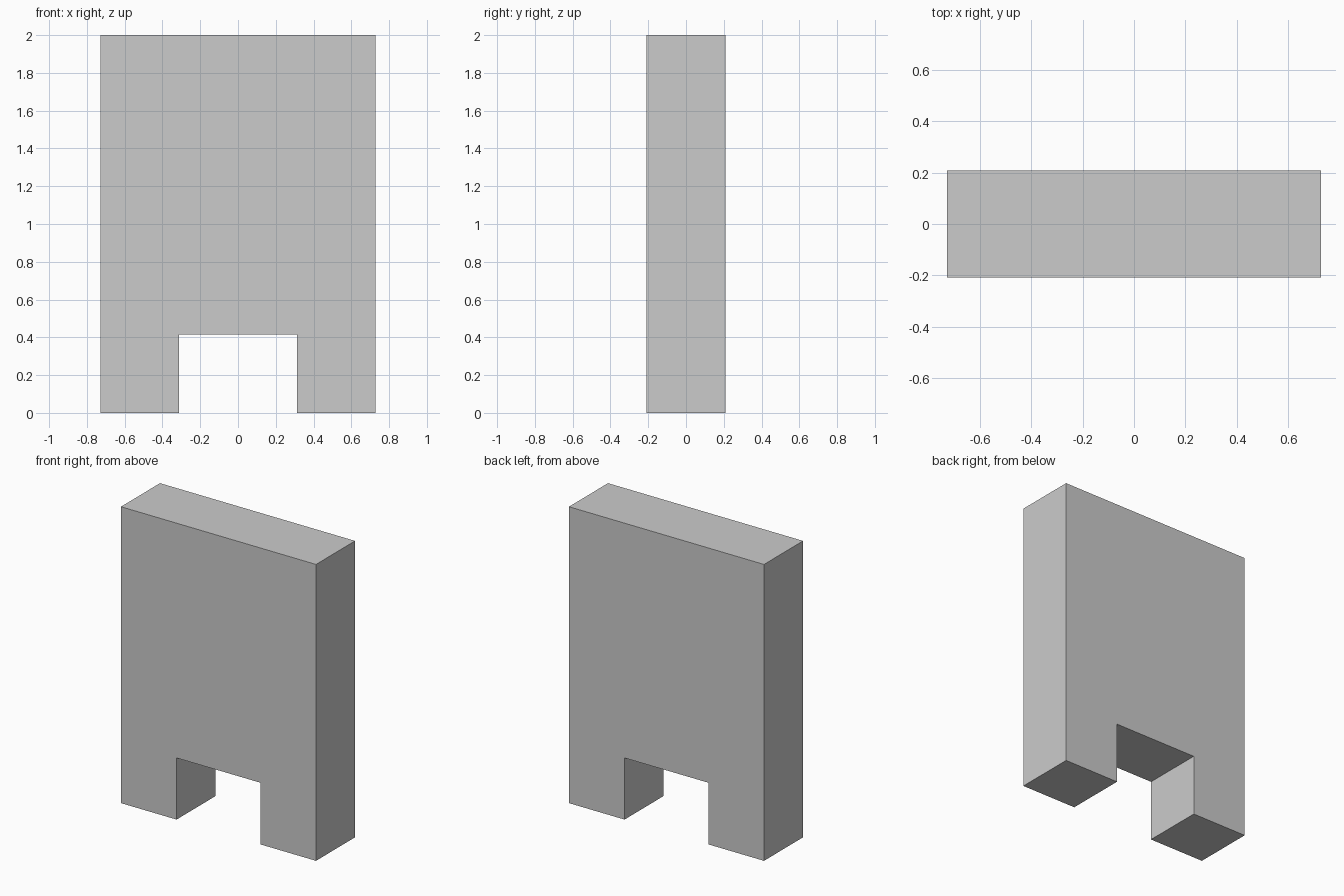
import bpy, bmesh

if "Cube" in bpy.data.objects:
    bpy.data.objects.remove(bpy.data.objects["Cube"])

HALF_W, HALF_D, HEIGHT = 0.728, 0.208, 2.0
NOTCH_HALF_W, NOTCH_H = 0.313, 0.416

# Front outline: tall slab with a rectangular opening between two feet
right = [(NOTCH_HALF_W, NOTCH_H), (NOTCH_HALF_W, 0), (HALF_W, 0), (HALF_W, HEIGHT)]
outline = right + [(-x, z) for x, z in reversed(right)]

# Extrude the outline from front to back
bm = bmesh.new()
face = bm.faces.new([bm.verts.new((x, -HALF_D, z)) for x, z in outline])
ext = bmesh.ops.extrude_face_region(bm, geom=[face])
back = [v for v in ext["geom"] if isinstance(v, bmesh.types.BMVert)]
bmesh.ops.translate(bm, verts=back, vec=(0, 2 * HALF_D, 0))
bmesh.ops.recalc_face_normals(bm, faces=bm.faces)

mesh = bpy.data.meshes.new("notched_slab")
bm.to_mesh(mesh)
bm.free()
slab = bpy.data.objects.new("notched_slab", mesh)
bpy.context.collection.objects.link(slab)
